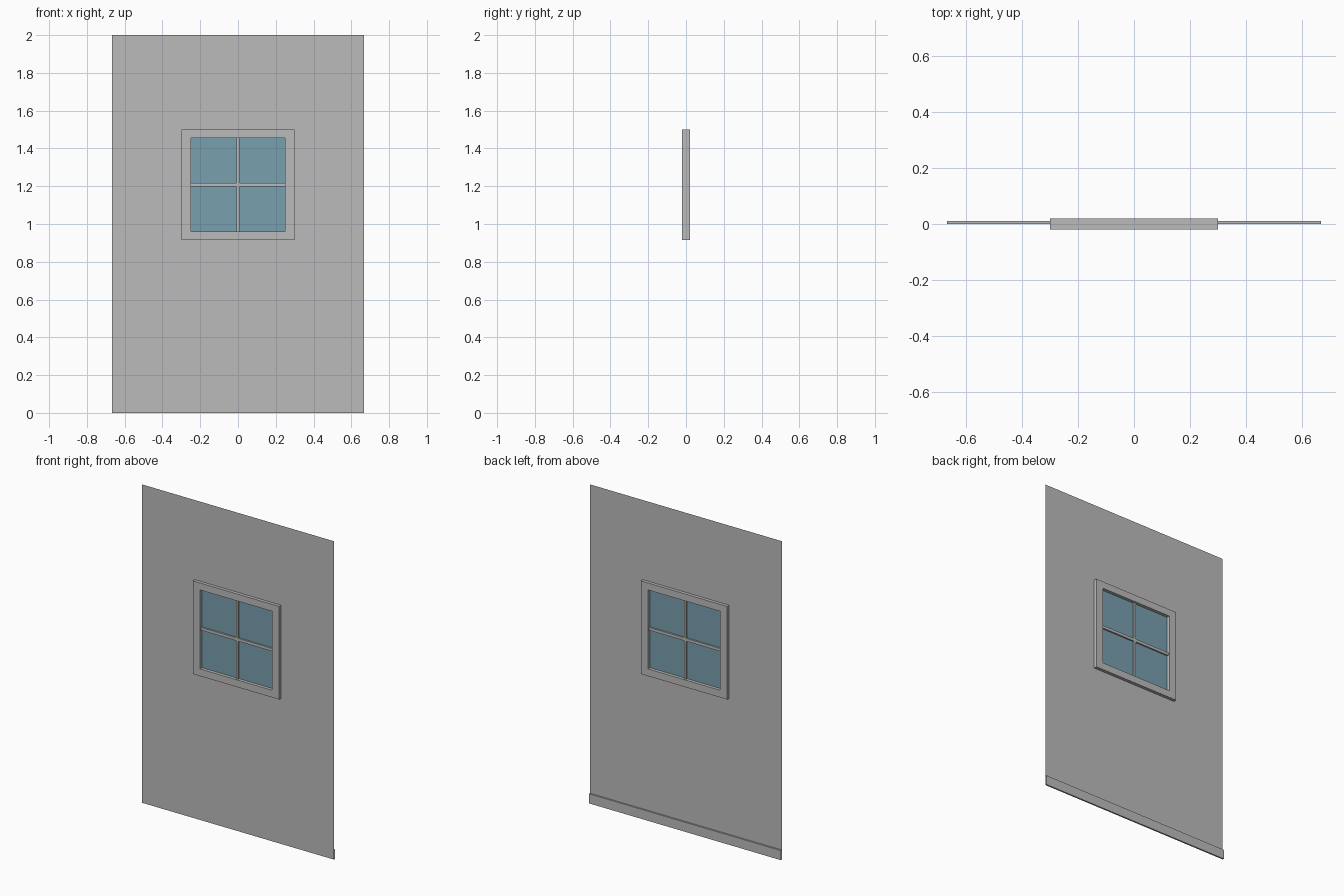
import bpy
import bmesh

cube = bpy.data.objects.get("Cube")
if cube:
    bpy.data.objects.remove(cube, do_unlink=True)


def material(name, rgb):
    mat = bpy.data.materials.new(name)
    mat.use_nodes = True
    mat.diffuse_color = (*rgb, 1)
    mat.node_tree.nodes["Principled BSDF"].inputs["Base Color"].default_value = (*rgb, 1)
    return mat


grey = material("plaster_grey", (0.5, 0.5, 0.5))
blue = material("glass_blue", (0.19, 0.35, 0.43))


def finish(name, bm, mat, depth=0):
    mesh = bpy.data.meshes.new(name)
    bm.to_mesh(mesh)
    bm.free()
    mesh.materials.append(mat)
    obj = bpy.data.objects.new(name, mesh)
    bpy.context.collection.objects.link(obj)
    if depth:
        mod = obj.modifiers.new("Depth", "SOLIDIFY")
        mod.thickness = depth
        mod.offset = 0
    return obj


def loop(bm, half, low, high):
    """Upright rectangle of vertices, centred on x, facing the front."""
    corners = [(-half, low), (half, low), (half, high), (-half, high)]
    return [bm.verts.new((x, 0, z)) for x, z in corners]


def ring(name, outer, inner, mat, depth=0):
    """Flat rectangular border between two rectangles."""
    bm = bmesh.new()
    a, b = loop(bm, *outer), loop(bm, *inner)
    for i in range(4):
        j = (i + 1) % 4
        bm.faces.new((a[i], a[j], b[j], b[i]))
    return finish(name, bm, mat, depth)


def panel(name, rect, mat, depth=0):
    bm = bmesh.new()
    bm.faces.new(loop(bm, *rect))
    return finish(name, bm, mat, depth)


HALF = 0.667
OPENING = (0.25, 0.96, 1.456)
MID = 1.208

# Thin wall with a window opening, and the window surround
ring("wall", (HALF, 0, 2), OPENING, grey)
ring("window_frame", (0.3, 0.915, 1.5), OPENING, grey, 0.04)

# Glass and crossed glazing bars
panel("window_glass", OPENING, blue)
panel("vertical_bar", (0.008, *OPENING[1:]), grey, 0.02)
panel("horizontal_bar", (OPENING[0], MID - 0.009, MID + 0.009), grey, 0.02)

# Skirting board along the back, an open-ended profile
bm = bmesh.new()
profile = [(0, 0), (0.01, 0), (0.01, 0.06), (0, 0.06)]
left = [bm.verts.new((HALF, y, z)) for y, z in profile]
right = [bm.verts.new((-HALF, y, z)) for y, z in profile]
for i in range(3):
    bm.faces.new((left[i], right[i], right[i + 1], left[i + 1]))
finish("skirting_board", bm, grey)
